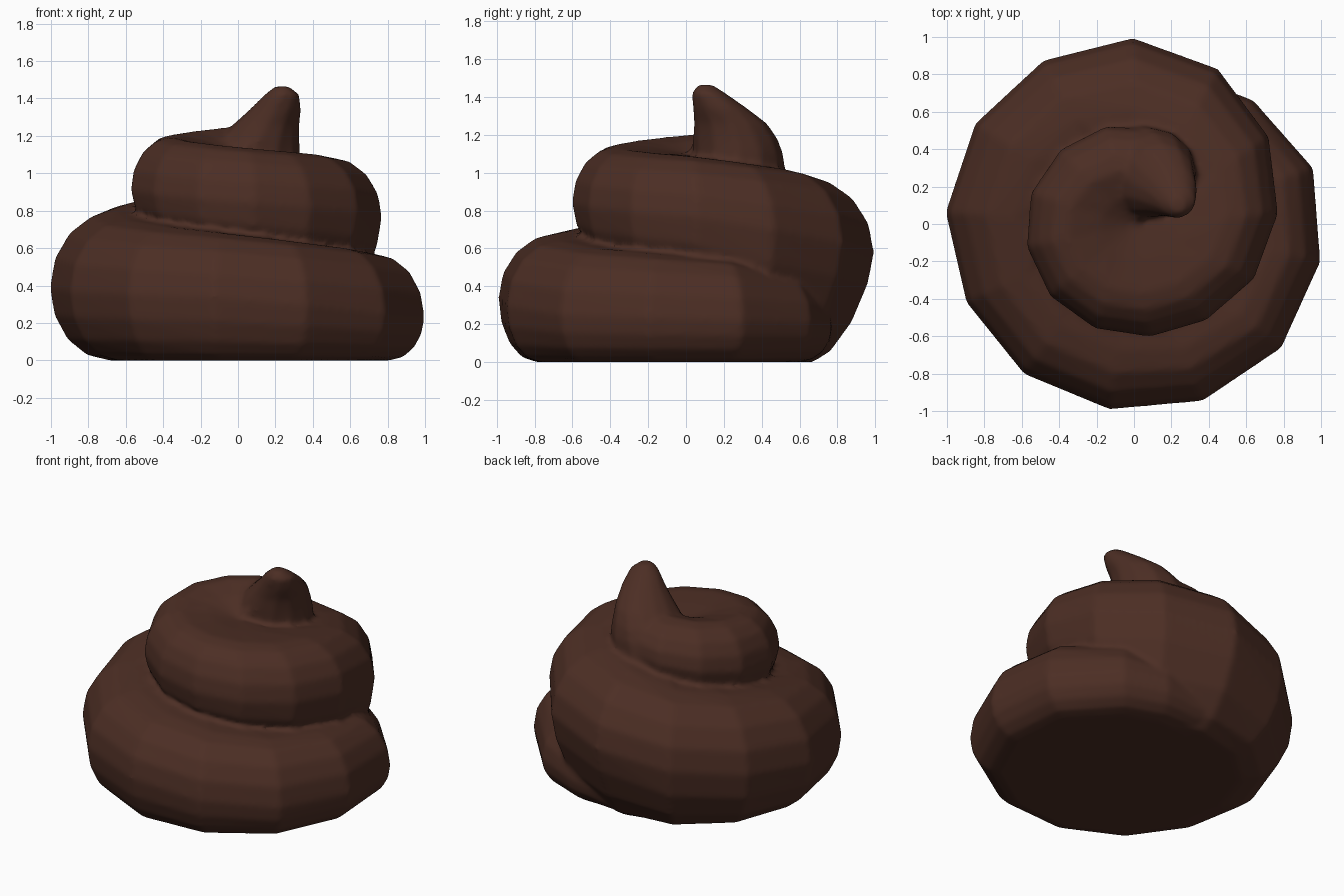
import bpy, bmesh, math

if "Cube" in bpy.data.objects:
    bpy.data.objects.remove(bpy.data.objects["Cube"])

brown = bpy.data.materials.new("dark brown")
brown.diffuse_color = (0.072, 0.027, 0.0175, 1)
brown.use_nodes = True
brown.node_tree.nodes["Principled BSDF"].inputs["Base Color"].default_value = brown.diffuse_color


def skin(bm, rings):
    """Skin a list of equal-length closed point rings and cap both ends."""
    vs = [[bm.verts.new(p) for p in ring] for ring in rings]
    n = len(vs[0])
    for a, b in zip(vs, vs[1:]):
        for i in range(n):
            j = (i + 1) % n
            bm.faces.new((a[i], a[j], b[j], b[i]))
    bm.faces.new(vs[0])
    bm.faces.new(vs[-1])


# Coil keys: angle, outer radius, widest z, top z, shoulder width
KEYS = [
    (85, 0.78, 0.14, 0.25, 0.20),
    (65, 0.85, 0.19, 0.42, 0.25),
    (46, 0.92, 0.21, 0.49, 0.28),
    (17, 1.005, 0.22, 0.54, 0.27),
    (-40, 1.03, 0.25, 0.60, 0.28),
    (-97, 1.00, 0.34, 0.68, 0.32),
    (-155, 0.99, 0.37, 0.75, 0.34),
    (-184, 1.01, 0.39, 0.80, 0.36),
    (-241, 1.00, 0.50, 0.90, 0.36),
    (-270, 0.995, 0.58, 0.98, 0.38),
    (-298, 0.945, 0.63, 1.02, 0.36),
    (-360, 0.76, 0.78, 1.09, 0.27),
    (-415, 0.64, 0.82, 1.12, 0.25),
    (-450, 0.60, 0.85, 1.14, 0.23),
    (-540, 0.585, 0.92, 1.20, 0.22),
    (-640, 0.53, 1.05, 1.26, 0.26),
    (-665, 0.47, 1.08, 1.27, 0.25),
    (-690, 0.34, 1.05, 1.20, 0.20),
]


def key_at(a):
    for p, q in zip(KEYS, KEYS[1:]):
        if q[0] <= a <= p[0]:
            f = (p[0] - a) / (p[0] - q[0])
            return [u + (v - u) * f for u, v in zip(p, q)]
    return KEYS[-1]


def section(a):
    """Half profile from the axis at the bottom, round the outside, to the axis on top."""
    _, R, zm, zt, w = key_at(a)
    # flat on the ground for the first turn, then climbing inside the pile
    zb = max(0, min((-298 - a) / 150, 0.4 + (-360 - a) / 660))
    # tighter foot at the front and right, straighter overhang at the back
    wl = 0.19 + 0.13 * min(1, max(0, (-90 - a) / 90))
    e = 1 + 0.45 * max(0, 1 - abs(a + 284) / 50)
    za = min(zt, 1.1)
    prof = [(0, zb)]
    for i in range(-4, 5):
        t = math.radians(i * 22.5)
        c, s = max(math.cos(t), 0), math.sin(t)
        if i < 0:
            prof.append((R - wl + wl * c ** e, zm - (zm - zb) * abs(s) ** e))
        else:
            prof.append((R - w + w * c, zm + (zt - zm) * s))
    prof += [((R - w) * 0.5, zt * 0.65 + za * 0.35), (0, za)]
    r = math.radians(a)
    return [(x * math.cos(r), x * math.sin(r), z) for x, z in prof]


bm = bmesh.new()

# Spiral body, about twelve and a half sections per turn
angles = [85, 65] + [46 - 28.7 * i for i in range(26)] + [-690]
skin(bm, [section(a) for a in angles])

# Curled peak: stacked ovals (z, centre x, centre y, half width x, half width y)
PEAK = [(0.98, 0.03, 0.28, 0.30, 0.25), (1.10, 0.08, 0.275, 0.255, 0.24),
        (1.18, 0.11, 0.26, 0.22, 0.225), (1.26, 0.15, 0.235, 0.18, 0.195),
        (1.34, 0.20, 0.18, 0.14, 0.145), (1.42, 0.235, 0.12, 0.095, 0.09),
        (1.465, 0.235, 0.10, 0.04, 0.04)]
skin(bm, [[(cx + rx * math.cos(i * math.pi / 6), cy + ry * math.sin(i * math.pi / 6), z)
           for i in range(12)] for z, cx, cy, rx, ry in PEAK])

bmesh.ops.recalc_face_normals(bm, faces=bm.faces)
me = bpy.data.meshes.new("swirl")
bm.to_mesh(me)
bm.free()
me.materials.append(brown)
swirl = bpy.data.objects.new("swirl", me)
bpy.context.collection.objects.link(swirl)

# Melt the turns into one skin with soft creases
remesh = swirl.modifiers.new("merge", 'REMESH')
remesh.mode = 'VOXEL'
remesh.voxel_size = 0.018
remesh.use_smooth_shade = True
smooth = swirl.modifiers.new("soften", 'SMOOTH')
smooth.factor = 0.5
smooth.iterations = 6
